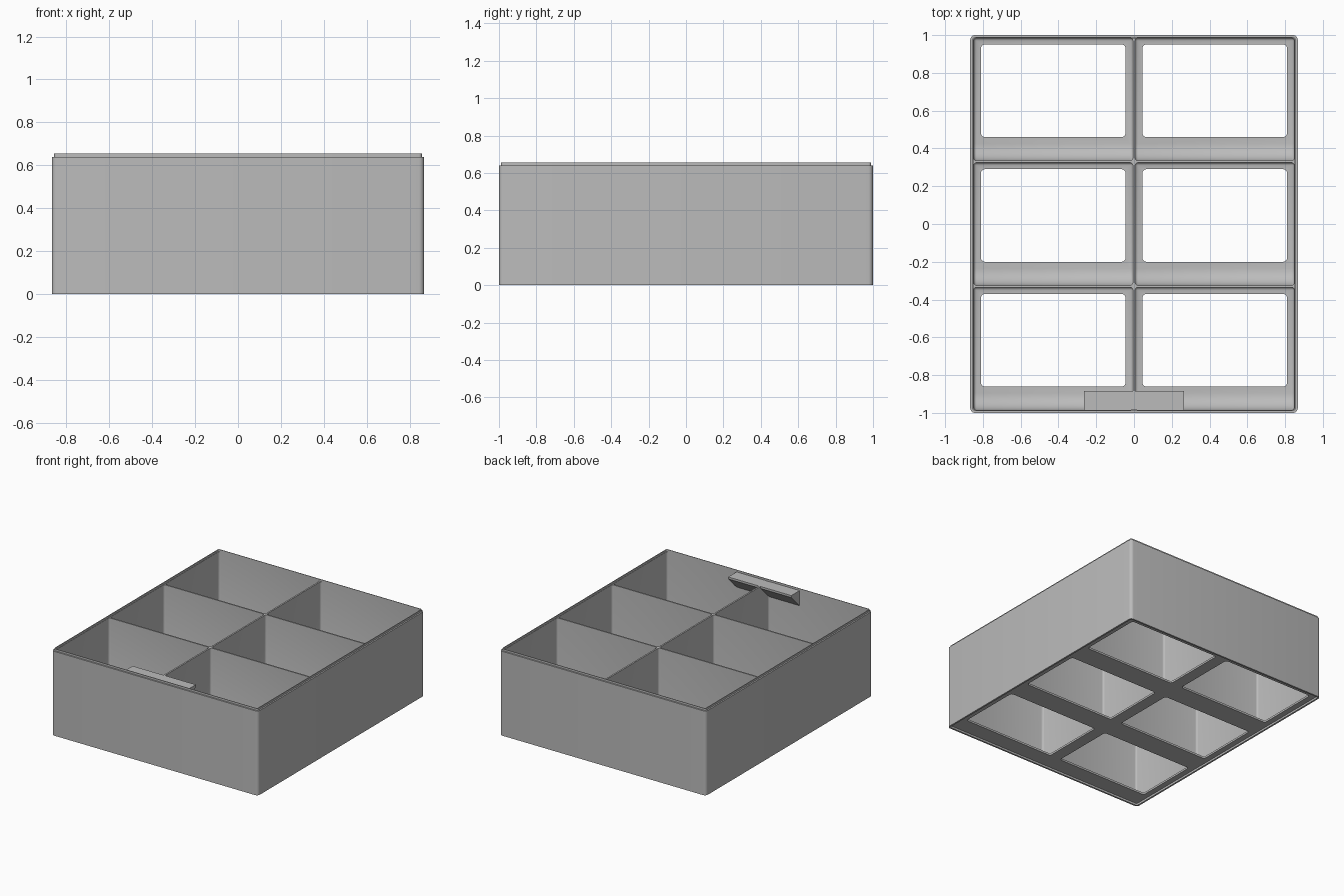
import bpy, bmesh, math

cube = bpy.data.objects.get("Cube")
if cube:
    bpy.data.objects.remove(cube, do_unlink=True)

# Plain grey plastic
grey = bpy.data.materials.new("grey_plastic")
grey.use_nodes = True
COLOR = (0.5, 0.5, 0.5, 1)
grey.diffuse_color = COLOR
grey.node_tree.nodes["Principled BSDF"].inputs["Base Color"].default_value = COLOR

HALF_X, HALF_Y, WALL_TOP, LIP_TOP = 0.867, 1.0, 0.64, 0.655
PITCH = 0.66                      # compartment spacing front to back


def make_object(name, bm):
    bmesh.ops.recalc_face_normals(bm, faces=bm.faces)
    mesh = bpy.data.meshes.new(name)
    bm.to_mesh(mesh)
    bm.free()
    mesh.materials.append(grey)
    obj = bpy.data.objects.new(name, mesh)
    bpy.context.collection.objects.link(obj)
    return obj


def rounded_ring(cx, cy, hx, hy, r, z, steps=5):
    """Points round a rectangle with rounded corners."""
    points = []
    for corner, (sx, sy) in enumerate(((1, 1), (-1, 1), (-1, -1), (1, -1))):
        for i in range(steps + 1):
            a = math.pi / 2 * (corner + i / steps)
            points.append((cx + sx * (hx - r) + r * math.cos(a),
                           cy + sy * (hy - r) + r * math.sin(a), z))
    return points


def loft(name, rings):
    """Capped solid through a stack of matching rings."""
    bm = bmesh.new()
    loops = [[bm.verts.new(p) for p in ring] for ring in rings]
    for low, high in zip(loops, loops[1:]):
        for i in range(len(low)):
            j = (i + 1) % len(low)
            bm.faces.new((low[i], low[j], high[j], high[i]))
    bm.faces.new(loops[0])
    bm.faces.new(loops[-1])
    return make_object(name, bm)


def side_prism(name, profile, x0, x1):
    """Extrude a (y, z) profile along x."""
    return loft(name, [[(x, y, z) for y, z in profile] for x in (x0, x1)])


def cut(target, cutter):
    mod = target.modifiers.new(cutter.name, "BOOLEAN")
    mod.operation = "DIFFERENCE"
    mod.solver = "EXACT"
    mod.object = cutter
    cutter.hide_render = True
    cutter.hide_set(True)


# Outer shell: recessed underside, straight walls, stepped stacking lip
def shell_ring(inset, z):
    return rounded_ring(0, 0, HALF_X - inset, HALF_Y - inset, 0.025 - inset, z)


box = loft("organiser_box", [shell_ring(i, z) for i, z in (
    (0.013, 0.015), (0.013, 0), (0, 0), (0, WALL_TOP),
    (0.011, WALL_TOP), (0.011, LIP_TOP))])

cutters = [loft("lip_opening_cutter", [shell_ring(0.017, z) for z in (WALL_TOP, 0.75)])]

# Compartments with a scooped front, each with a window in its floor
FLOOR, SCOOP, HALF_ROW = 0.03, 0.09, 0.325
for side in (-1, 1):
    for row in (-1, 0, 1):
        cy = row * PITCH
        front, back = cy - HALF_ROW, cy + HALF_ROW
        profile = [(back, 0.7), (front, 0.7)]
        for i in range(9):
            a = math.pi / 2 * i / 8
            profile.append((front + SCOOP * (1 - math.cos(a)),
                            FLOOR + SCOOP * (1 - math.sin(a))))
        profile.append((back, FLOOR))
        pocket = side_prism("compartment_cutter", profile, side * 0.006, side * 0.848)
        bevel = pocket.modifiers.new("fillet", "BEVEL")
        bevel.width, bevel.segments = 0.015, 3
        bevel.limit_method, bevel.angle_limit = "ANGLE", math.radians(40)
        window = loft("window_cutter", [
            rounded_ring(side * 0.4275, cy + 0.045, 0.3825, 0.245, 0.02, z)
            for z in (-0.05, 0.06)])
        cutters += [pocket, window]

for cutter in cutters:
    cut(box, cutter)

# Bake the cuts, then drop the cutters
bpy.context.view_layer.update()
baked = bpy.data.meshes.new_from_object(
    box.evaluated_get(bpy.context.evaluated_depsgraph_get()))
box.modifiers.clear()
box.data = baked
for cutter in cutters:
    bpy.data.objects.remove(cutter, do_unlink=True)

# Label tab: wedge bracket inside the front wall
tab = side_prism("label_tab", [(-0.987, 0.64), (-0.885, 0.64),
                               (-0.885, 0.625), (-0.987, 0.523)], -0.265, 0.265)

# Smooth the rounded corners, keep edges sharp
bpy.ops.object.select_all(action="DESELECT")
box.select_set(True)
bpy.context.view_layer.objects.active = box
bpy.ops.object.shade_smooth_by_angle(angle=math.radians(32))
